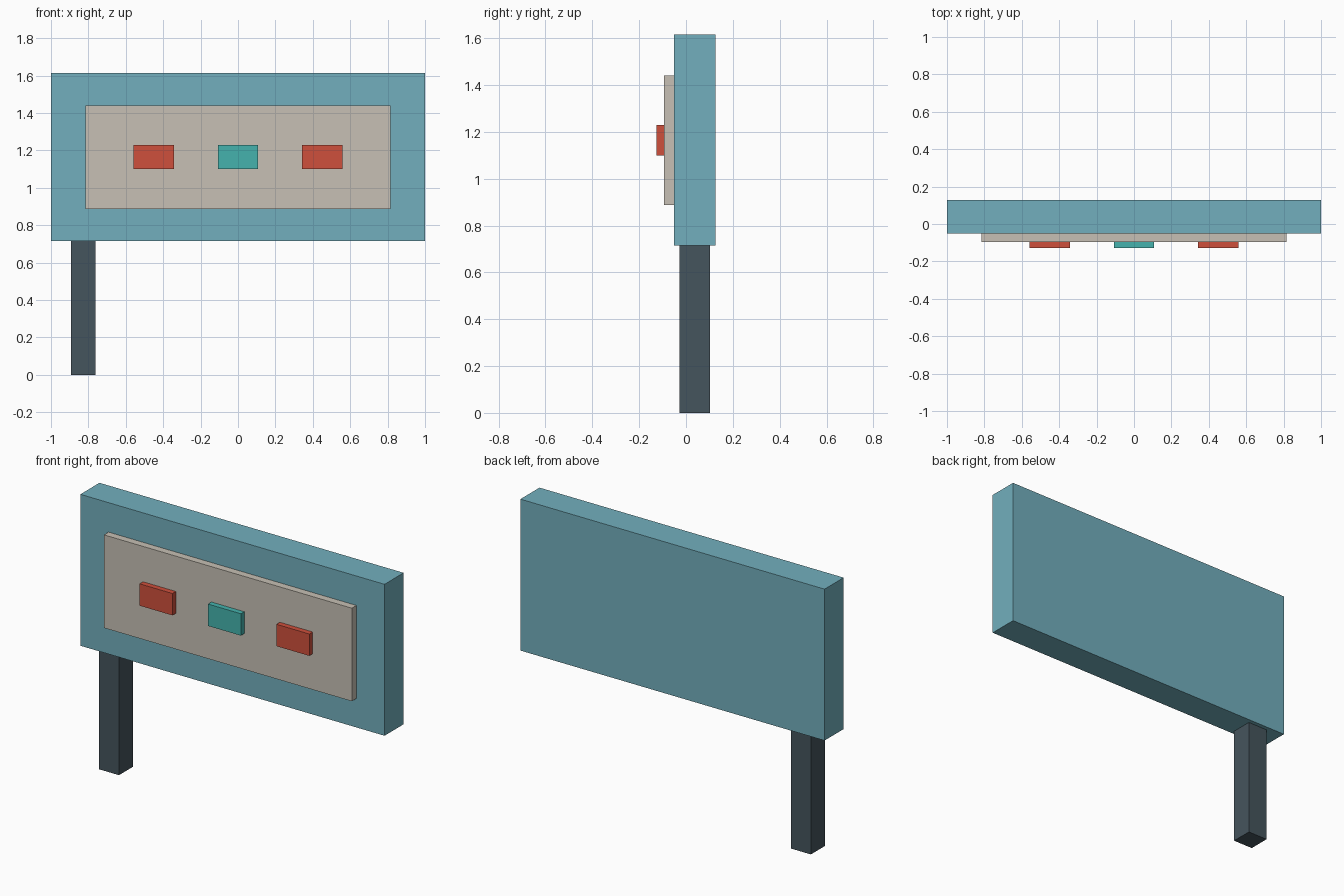
import bpy

if "Cube" in bpy.data.objects:
    bpy.data.objects.remove(bpy.data.objects["Cube"])


def material(name, rgb):
    mat = bpy.data.materials.new(name)
    mat.diffuse_color = (*rgb, 1)
    mat.use_nodes = True
    mat.node_tree.nodes["Principled BSDF"].inputs["Base Color"].default_value = mat.diffuse_color
    return mat


def box(name, x, y, z, mat):
    """Box from (min, max) ranges on each axis."""
    spans = (x, y, z)
    bpy.ops.mesh.primitive_cube_add(size=1, location=[(a + b) / 2 for a, b in spans])
    obj = bpy.context.object
    obj.name = name
    obj.scale = [b - a for a, b in spans]
    bpy.ops.object.transform_apply(location=False, rotation=False, scale=True)
    obj.data.materials.append(mat)
    return obj


blue = material("board_blue", (0.17, 0.43, 0.51))
cream = material("panel_cream", (0.57, 0.53, 0.46))
dark = material("post_dark", (0.06, 0.09, 0.11))
red = material("marker_red", (0.62, 0.08, 0.045))
teal = material("marker_teal", (0.06, 0.45, 0.42))

# Single support post under the left end
box("support_post", (-0.893, -0.763), (-0.028, 0.102), (0, 0.715), dark)

# Main board and the raised panel on its front
box("sign_board", (-1, 1), (-0.052, 0.127), (0.715, 1.615), blue)
box("front_panel", (-0.815, 0.815), (-0.095, -0.052), (0.887, 1.44), cream)

# Row of three raised markers
for name, cx, mat in (("left_marker", -0.45, red),
                      ("middle_marker", 0, teal),
                      ("right_marker", 0.45, red)):
    box(name, (cx - 0.108, cx + 0.108), (-0.127, -0.095), (1.1, 1.23), mat)
